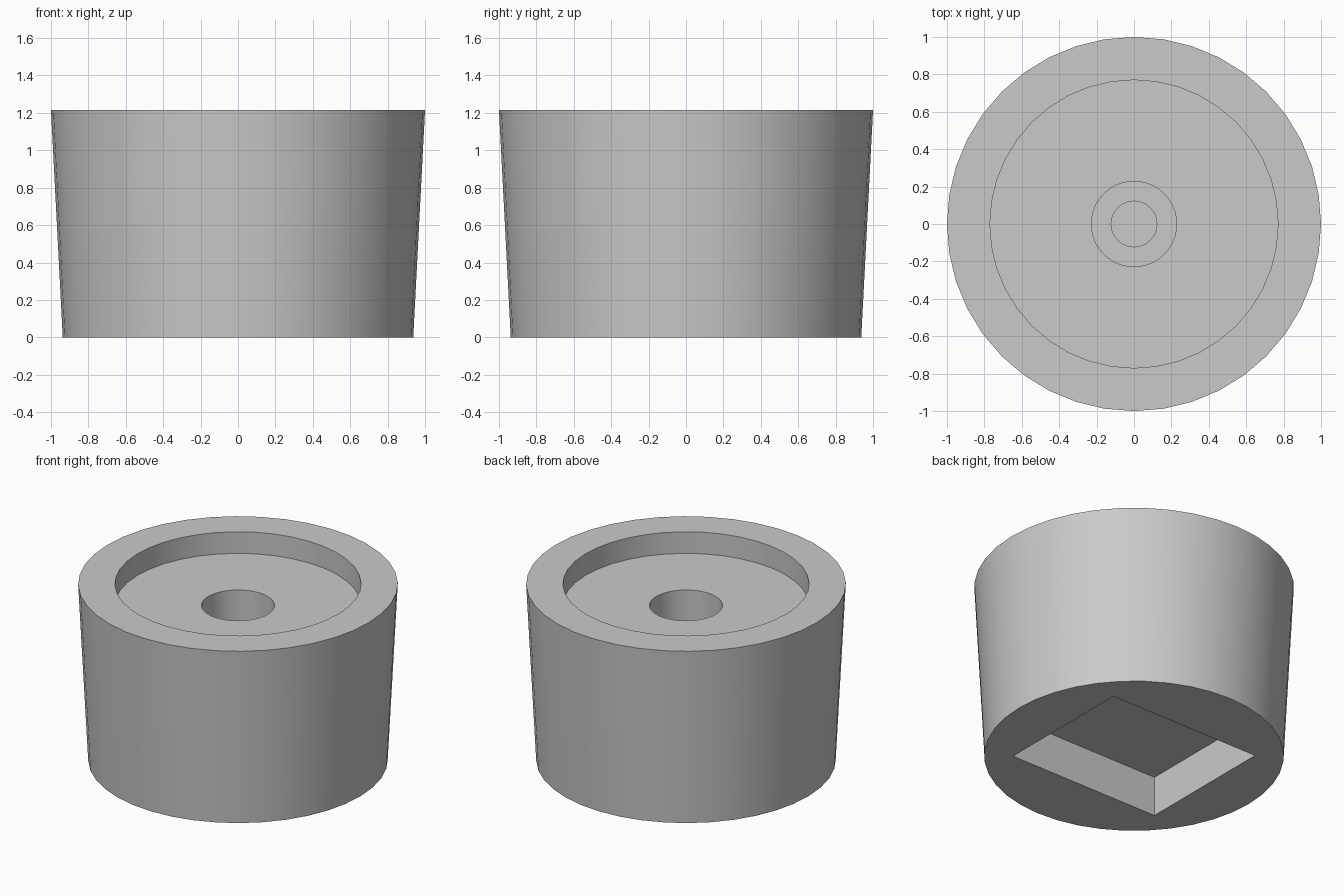
import bpy, bmesh
from math import cos, sin, pi, radians

SIDES = 40

cube = bpy.data.objects.get("Cube")
if cube:
    bpy.data.objects.remove(cube, do_unlink=True)

grey = bpy.data.materials.new("plain grey")
grey.use_nodes = True
colour = (0.59, 0.59, 0.59, 1)
grey.diffuse_color = colour
grey.node_tree.nodes["Principled BSDF"].inputs["Base Color"].default_value = colour


def lathe(name, profile):
    """Closed solid from (radius, height) rings, capped at both ends."""
    bm = bmesh.new()
    angles = [2 * pi * i / SIDES for i in range(SIDES)]
    rings = [[bm.verts.new((r * cos(a), r * sin(a), z)) for a in angles]
             for r, z in profile]
    for low, high in zip(rings, rings[1:]):
        for i in range(SIDES):
            j = (i + 1) % SIDES
            bm.faces.new((low[i], low[j], high[j], high[i]))
    bm.faces.new(rings[0])
    bm.faces.new(rings[-1])
    bmesh.ops.recalc_face_normals(bm, faces=bm.faces)
    mesh = bpy.data.meshes.new(name)
    bm.to_mesh(mesh)
    bm.free()
    obj = bpy.data.objects.new(name, mesh)
    bpy.context.collection.objects.link(obj)
    mesh.materials.append(grey)
    return obj


# Tapered body with top recess, screw head bore and narrower blind bore
body = lathe("tapered_foot", [
    (0.937, 0), (1.0, 1.215),
    (0.77, 1.215), (0.77, 1.066),
    (0.228, 1.066), (0.228, 0.55),
    (0.122, 0.55), (0.122, 0.29),
])

# Rectangular socket in the underside
depth = 0.275
bpy.ops.mesh.primitive_cube_add(size=1, location=(0, 0, 0))
cutter = bpy.context.object
cutter.name = "socket_cutter"
cutter.scale = (1.153, 0.977, 2 * depth)
cutter.hide_render = True
cutter.data.materials.append(grey)

cut = body.modifiers.new("socket", "BOOLEAN")
cut.operation = "DIFFERENCE"
cut.solver = "EXACT"
cut.object = cutter

bpy.ops.object.select_all(action="DESELECT")
body.select_set(True)
bpy.context.view_layer.objects.active = body
bpy.ops.object.modifier_apply(modifier=cut.name)
bpy.data.objects.remove(cutter, do_unlink=True)

# Smooth round walls, sharp rims
bpy.ops.object.shade_smooth_by_angle(angle=radians(30))
